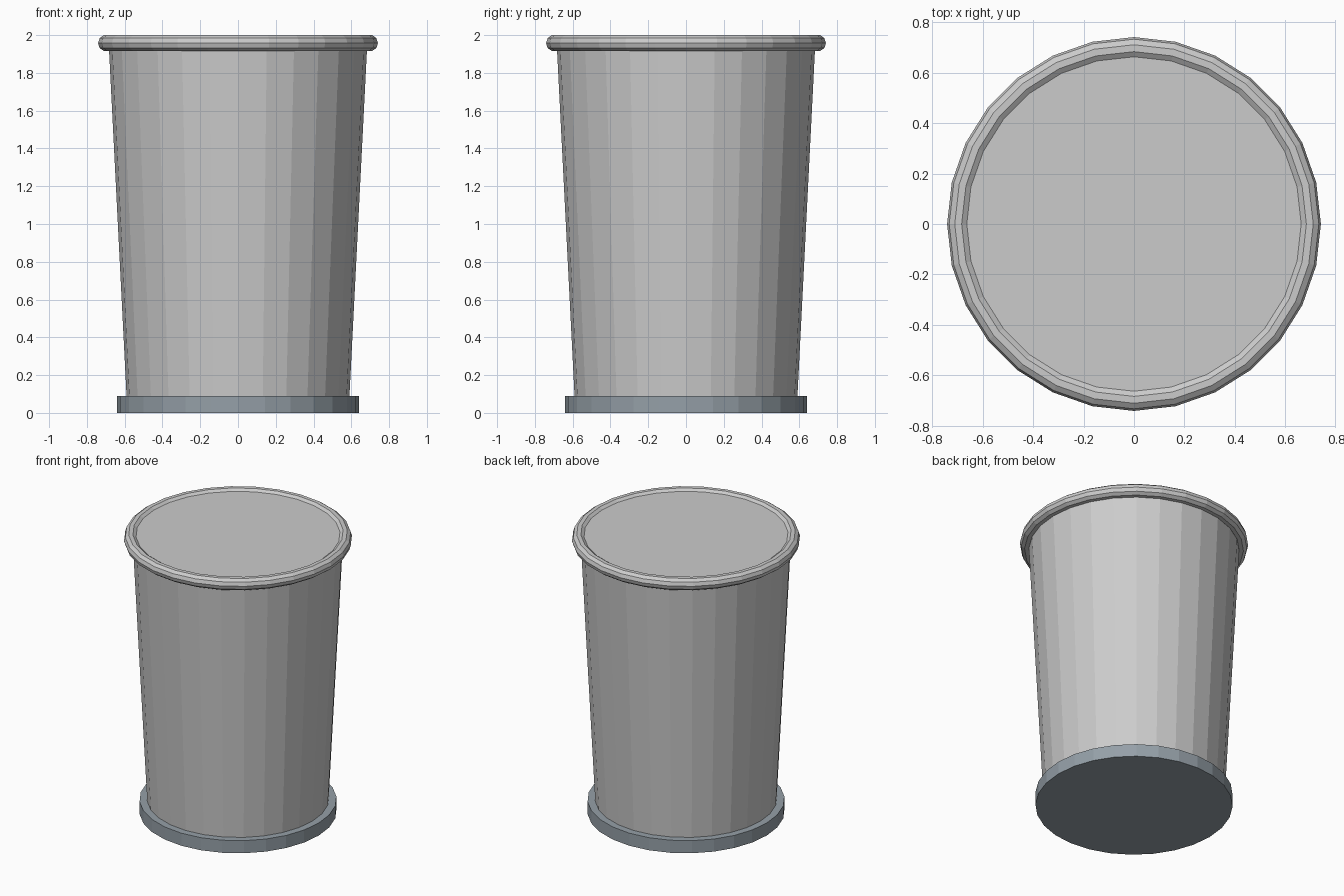
import bpy

if "Cube" in bpy.data.objects:
    bpy.data.objects.remove(bpy.data.objects["Cube"])

SIDES = 28


def frustum(name, r_bottom, r_top, z0, z1):
    bpy.ops.mesh.primitive_cone_add(vertices=SIDES, radius1=r_bottom, radius2=r_top,
                                    depth=z1 - z0, location=(0, 0, (z0 + z1) / 2))
    obj = bpy.context.object
    obj.name = name
    return obj


# Tapered body, closed just below the top of the rim
frustum("bin_body", 0.586, 0.686, 0.01, 1.985)

# Darker foot ring around the bottom
base = frustum("base_ring", 0.64, 0.64, 0.0, 0.09)
slate = bpy.data.materials.new("slate")
slate.diffuse_color = (0.30, 0.35, 0.39, 1)
slate.use_nodes = True
slate.node_tree.nodes["Principled BSDF"].inputs["Base Color"].default_value = slate.diffuse_color
base.data.materials.append(slate)

# Rolled rim
bpy.ops.mesh.primitive_torus_add(major_segments=SIDES, minor_segments=10,
                                 major_radius=0.697, minor_radius=0.044,
                                 location=(0, 0, 1.958))
bpy.context.object.name = "rolled_rim"
